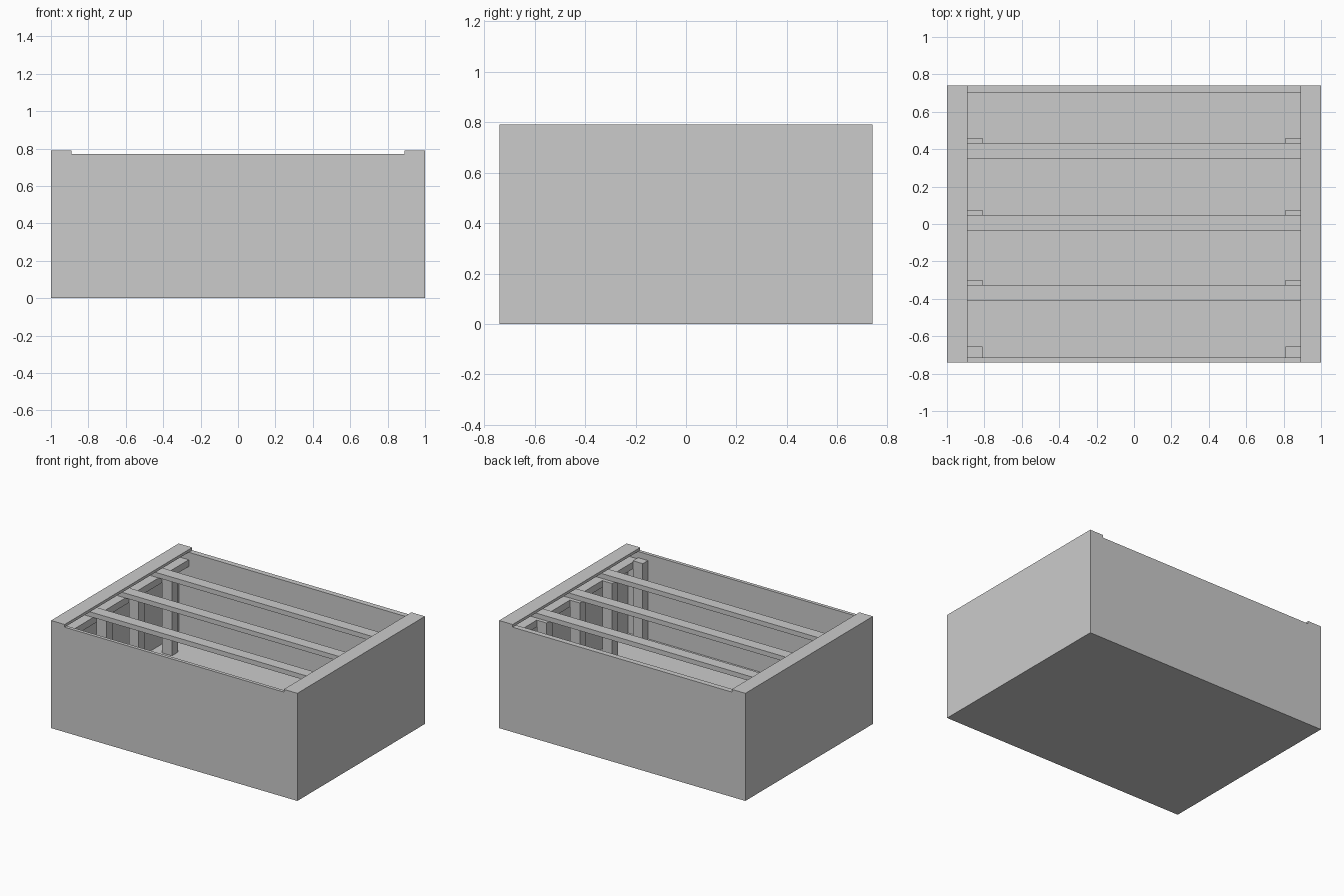
import bpy

if "Cube" in bpy.data.objects:
    bpy.data.objects.remove(bpy.data.objects["Cube"], do_unlink=True)

grey = bpy.data.materials.new("plain_grey")
grey.use_nodes = True
COLOUR = (0.6, 0.6, 0.6, 1.0)
grey.diffuse_color = COLOUR
grey.node_tree.nodes["Principled BSDF"].inputs["Base Color"].default_value = COLOUR


def box(name, x, y, z):
    """Axis-aligned box from (min, max) pairs."""
    bpy.ops.mesh.primitive_cube_add(size=1)
    ob = bpy.context.object
    ob.name = name
    ob.location = [(a + b) / 2 for a, b in (x, y, z)]
    ob.scale = [b - a for a, b in (x, y, z)]
    bpy.ops.object.transform_apply(location=True, rotation=False, scale=True)
    ob.data.materials.append(grey)
    return ob


def pair(name, x, y, z):
    """The same box on the left (+x) and right (-x)."""
    box("left_" + name, x, y, z)
    box("right_" + name, (-x[1], -x[0]), y, z)


FRONT, BACK = -0.74, 0.74
INNER_FRONT, INNER_BACK = -0.715, 0.70
RIM, FLOOR = 0.77, 0.15
RAIL_TOP, BAR_TOP = 0.715, 0.75

# Outer case
box("floor", (-1, 1), (FRONT, BACK), (0, FLOOR))
box("front_wall", (-1, 1), (FRONT, INNER_FRONT), (FLOOR, RIM))
box("back_wall", (-1, 1), (INNER_BACK, BACK), (FLOOR, RIM))
pair("side_wall", (0.97, 1), (INNER_FRONT, INNER_BACK), (FLOOR, RIM))
pair("top_cap", (0.89, 1), (FRONT, BACK), (RIM, 0.79))

# Rails under the caps carrying the crossbars
pair("rail", (0.89, 0.97), (INNER_FRONT, INNER_BACK), (RAIL_TOP - 0.05, RAIL_TOP))

# Crossbars, each with a post under both ends
for i, y in enumerate((-0.41, -0.035, 0.35), 1):
    box(f"crossbar_{i}", (-0.97, 0.97), (y, y + 0.083), (RAIL_TOP, BAR_TOP))
    pair(f"post_{i}", (0.81, 0.89), (y + 0.04, y + 0.11), (FLOOR, RAIL_TOP))

# Front corner posts
pair("front_post", (0.81, 0.89), (INNER_FRONT, -0.655), (FLOOR, 0.725))
